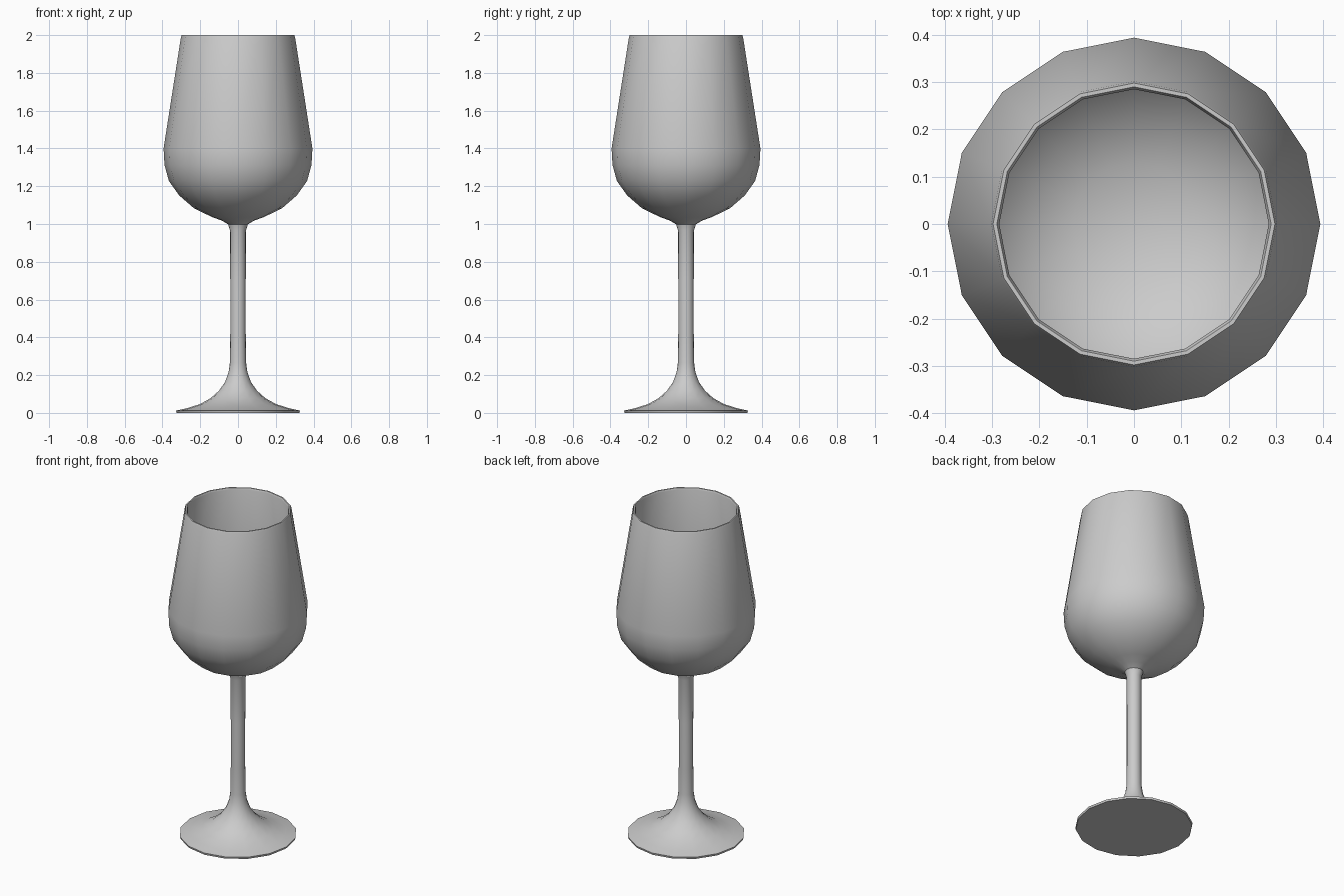
import bpy, bmesh, math

if "Cube" in bpy.data.objects:
    bpy.data.objects.remove(bpy.data.objects["Cube"])

SIDES = 16

# Half profile (radius, height): foot, stem, outer bowl, rim, inner bowl
foot = [(0, 0), (0.325, 0), (0.328, 0.012), (0.27, 0.025), (0.20, 0.047),
        (0.145, 0.078), (0.10, 0.118), (0.068, 0.165), (0.05, 0.215), (0.043, 0.265)]
stem = [(0.041, 0.42), (0.041, 0.7), (0.042, 0.965), (0.052, 0.998), (0.085, 1.018)]
bowl = [(0.138, 1.037), (0.233, 1.083), (0.312, 1.152), (0.366, 1.228),
        (0.389, 1.312), (0.394, 1.40)]
rim = [(0.302, 1.99), (0.298, 2.0), (0.29, 2.0), (0.285, 1.99)]
inside = [(0.376, 1.40), (0.371, 1.318), (0.349, 1.24), (0.298, 1.168),
          (0.222, 1.103), (0.13, 1.06), (0, 1.044)]

# Lathe the profile around z
bm = bmesh.new()
verts = [bm.verts.new((r, 0, z)) for r, z in foot + stem + bowl + rim + inside]
edges = [bm.edges.new(pair) for pair in zip(verts, verts[1:])]
bmesh.ops.spin(bm, geom=verts + edges, cent=(0, 0, 0), axis=(0, 0, 1),
               angle=math.tau, steps=SIDES, use_duplicate=False)
bmesh.ops.remove_doubles(bm, verts=bm.verts, dist=0.0005)
bmesh.ops.recalc_face_normals(bm, faces=bm.faces)
mesh = bpy.data.meshes.new("wine_glass")
bm.to_mesh(mesh)
bm.free()

glass = bpy.data.objects.new("wine_glass", mesh)
bpy.context.collection.objects.link(glass)
bpy.context.view_layer.objects.active = glass
glass.select_set(True)
bpy.ops.object.shade_smooth_by_angle(angle=math.radians(40))
